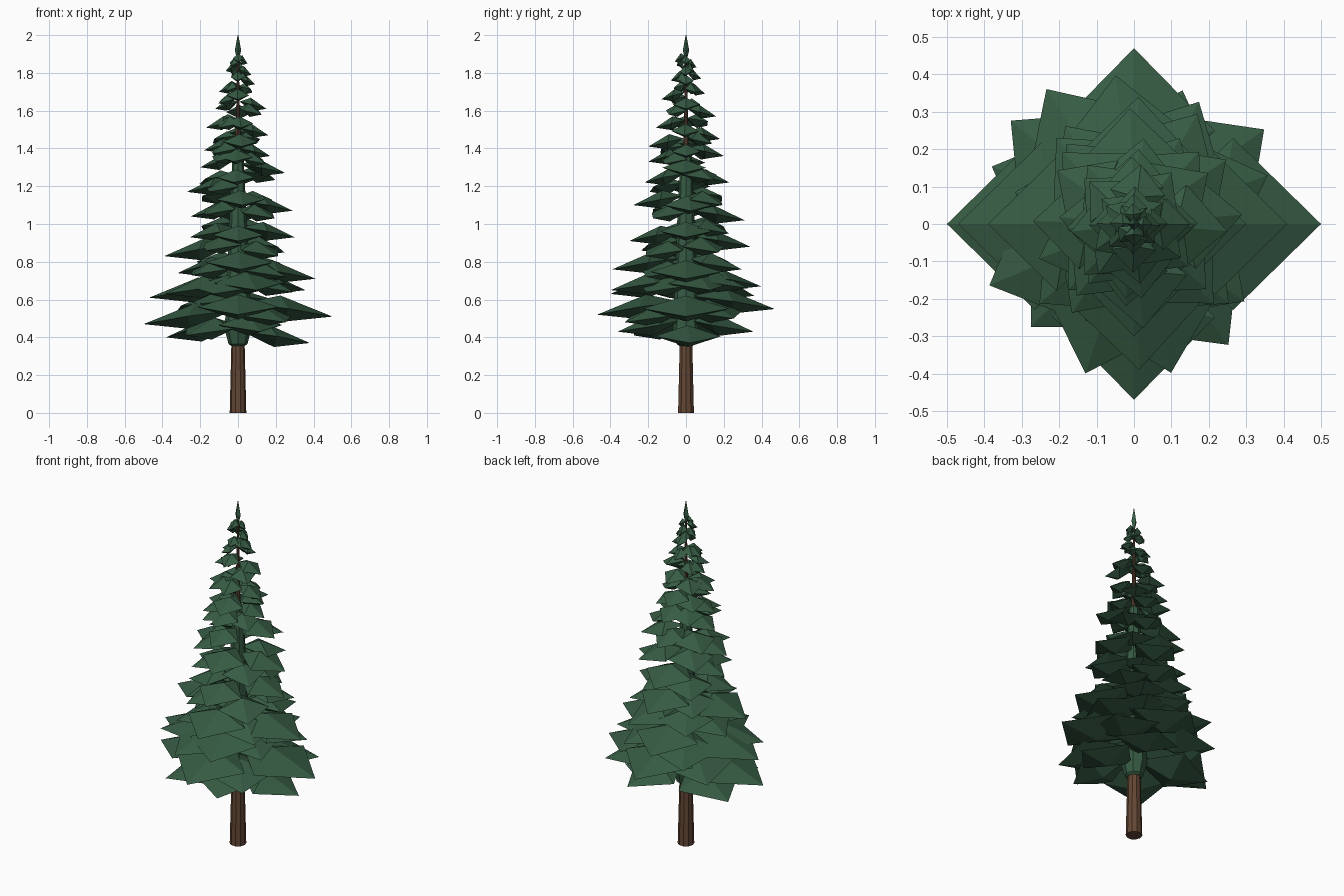
import bpy, math, random

if "Cube" in bpy.data.objects:
    bpy.data.objects.remove(bpy.data.objects["Cube"], do_unlink=True)
random.seed(4)


def material(name, rgb):
    mat = bpy.data.materials.new(name)
    mat.use_nodes = True
    mat.diffuse_color = (*rgb, 1)
    mat.node_tree.nodes["Principled BSDF"].inputs["Base Color"].default_value = (*rgb, 1)
    return mat


green = material("needle green", (0.037, 0.105, 0.057))
brown = material("bark brown", (0.125, 0.062, 0.034))


def build(name, verts, faces, mat):
    mesh = bpy.data.meshes.new(name)
    mesh.from_pydata(verts, [], faces)
    mesh.materials.append(mat)
    obj = bpy.data.objects.new(name, mesh)
    bpy.context.collection.objects.link(obj)
    return obj


def lathe(name, profile, mat, sides):
    """Closed flat-sided solid from (radius, height) pairs."""
    verts, faces = [], []
    for r, z in profile:
        for i in range(sides):
            a = math.tau * i / sides
            verts.append((r * math.cos(a), r * math.sin(a), z))
    for k in range(len(profile) - 1):
        for i in range(sides):
            j = (i + 1) % sides
            low, high = k * sides, (k + 1) * sides
            faces.append((low + i, low + j, high + j, high + i))
    faces.append(tuple(reversed(range(sides))))
    faces.append(tuple(range(len(verts) - sides, len(verts))))
    return build(name, verts, faces, mat)


def bough(verts, faces, angle, length, tip_z):
    """Kite-shaped bough with a raised ridge and a shallow keel."""
    a = math.radians(angle)
    ca, sa = math.cos(a), math.sin(a)
    h = 0.036 + 0.15 * length
    wing = 0.46 * length
    base = len(verts)
    points = [
        (0.06 * length, 0, 0.65 * h),                  # root
        (0.53 * length, wing, 0.38 * h),               # left wing
        (length, 0, 0),                                # tip
        (0.53 * length, -wing, 0.38 * h),              # right wing
        (0.45 * length, 0, h),                         # ridge
        (0.5 * length, 0, -0.006 - 0.04 * length),     # keel
    ]
    for u, v, w in points:
        verts.append((u * ca - v * sa, u * sa + v * ca, tip_z + w))
    for i in range(4):
        j = (i + 1) % 4
        faces.append((base + i, base + j, base + 4))
        faces.append((base + j, base + i, base + 5))


def tier(name, boughs):
    verts, faces = [], []
    for angle, length, tip_z in boughs:
        bough(verts, faces, angle, length, tip_z)
    build(name, verts, faces, green)


# Trunk and the green core around it
lathe("trunk", [(0.044, 0), (0.035, 0.37), (0.012, 1.5), (0.003, 1.92)], brown, 10)
lathe("inner_foliage", [(0.037, 0.355), (0.05, 0.365), (0.07, 0.44),
                        (0.045, 1.05), (0.028, 1.38), (0.013, 1.4)], green, 8)

# Broad lower boughs: angle, length, tip height
lower = [
    [(3, .38, .37), (70, .38, .43), (158, .41, .4), (225, .39, .41), (288, .38, .43)],
    [(0, .5, .51), (90, .47, .55), (180, .5, .47), (270, .47, .52),
     (36, .43, .5), (140, .43, .53), (308, .41, .48)],
    [(62, .37, .66), (97, .4, .67), (123, .43, .62), (180, .47, .61),
     (203, .42, .63), (252, .42, .63), (284, .41, .65), (325, .36, .64), (20, .38, .65)],
    [(0, .41, .71), (60, .34, .76), (125, .32, .77), (165, .33, .74),
     (220, .33, .73), (272, .39, .76), (320, .33, .72)],
    [(180, .39, .83), (88, .34, .88), (35, .3, .85), (235, .29, .86), (315, .3, .83),
     (132, .31, .87)],
    [(0, .3, .93), (62, .26, .95), (130, .28, .96), (200, .27, .93), (270, .3, .91)],
    [(5, .29, 1.07), (92, .31, 1.02), (180, .25, 1.04), (225, .25, 1.05), (275, .28, 1.1),
     (48, .26, 1.1), (135, .27, 1.12), (318, .26, 1.03)],
]
for n, boughs in enumerate(lower):
    tier(f"lower_tier_{n + 1}", boughs)

# Upper boughs: length and tip height at left, back, right, front
upper = [
    [(.25, 1.27), (.23, 1.22), (.27, 1.17), (.22, 1.22)],
    [(.17, 1.36), (.2, 1.36), (.2, 1.3), (.2, 1.33)],
    [(.16, 1.47), (.18, 1.45), (.18, 1.39), (.2, 1.41)],
    [(.15, 1.61), (.16, 1.57), (.17, 1.51), (.16, 1.51)],
    [(.09, 1.74), (.1, 1.69), (.12, 1.61), (.13, 1.66)],
    [(.07, 1.79), (.08, 1.77), (.1, 1.7), (.08, 1.76)],
    [(.05, 1.85), (.055, 1.83), (.065, 1.81), (.06, 1.86)],
]
for n, sizes in enumerate(upper):
    boughs = [(90 * i + random.uniform(-8, 8), r, z) for i, (r, z) in enumerate(sizes)]
    # Diagonal boughs fill the gaps between neighbours
    for i in range(n % 2, 3 + n % 2):
        (r1, z1), (r2, z2) = sizes[i], sizes[(i + 1) % 4]
        boughs.append((90 * i + 45 + random.uniform(-12, 12),
                       0.5 * (r1 + r2), (z1 + z2) / 2 + random.uniform(-0.04, 0.03)))
    tier(f"upper_tier_{n + 1}", boughs)

# Pointed leader at the very top
lathe("top_spike", [(0.004, 1.87), (0.017, 1.92), (0.0015, 2.0)], green, 4)
